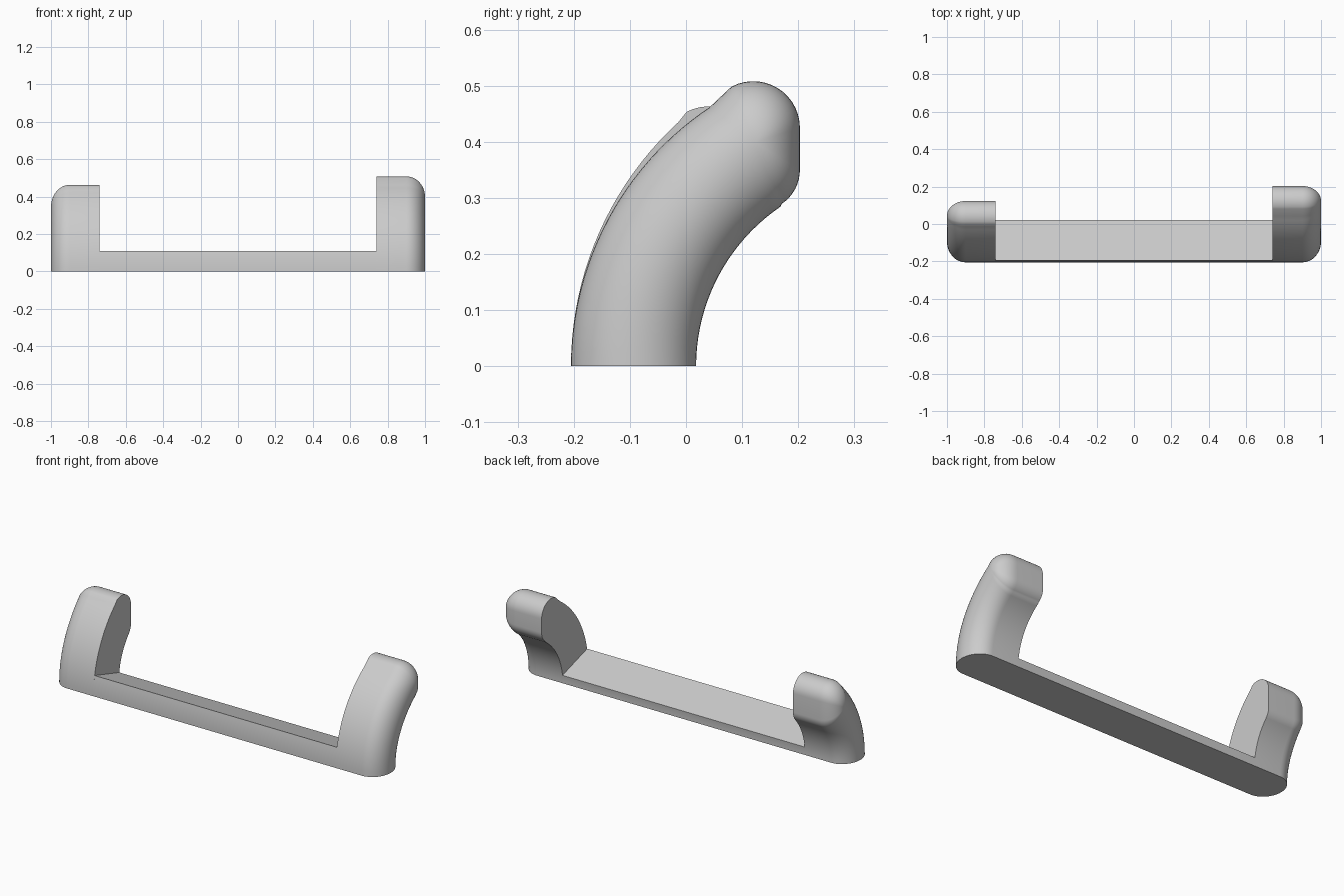
import bpy, bmesh, math

if "Cube" in bpy.data.objects:
    bpy.data.objects.remove(bpy.data.objects["Cube"])

grey = bpy.data.materials.new("plain grey")
grey.diffuse_color = (0.6, 0.6, 0.6, 1)
grey.use_nodes = True
grey.node_tree.nodes["Principled BSDF"].inputs["Base Color"].default_value = grey.diffuse_color

END_ROUND = 0.1      # depth of the rounding at the outer ends
INNER_X = 0.74       # inner face of the posts
FRONT_Y, BACK_Y = -0.205, 0.018


def arc_by_height(y0, radius, z_end, n):
    """Arc that starts vertical at (y0, 0) and leans back up to z_end."""
    a_end = math.asin(z_end / radius)
    return [(y0 + radius * (1 - math.cos(a_end * i / n)),
             radius * math.sin(a_end * i / n)) for i in range(n + 1)]


def round_arc(c, r, a0, a1, n):
    return [(c[0] + r * math.cos(math.radians(a0 + (a1 - a0) * i / n)),
             c[1] + r * math.sin(math.radians(a0 + (a1 - a0) * i / n)))
            for i in range(n + 1)]


def finish(bm, name):
    bmesh.ops.remove_doubles(bm, verts=bm.verts, dist=1e-5)
    bmesh.ops.recalc_face_normals(bm, faces=bm.faces)
    me = bpy.data.meshes.new(name)
    bm.to_mesh(me)
    bm.free()
    me.materials.append(grey)
    ob = bpy.data.objects.new(name, me)
    bpy.context.collection.objects.link(ob)
    bpy.ops.object.select_all(action='DESELECT')
    ob.select_set(True)
    bpy.context.view_layer.objects.active = ob
    bpy.ops.object.shade_smooth_by_angle(angle=math.radians(38))


def post(name, side, front_r, front_z, back_z, tip, tip_a, low, low_a):
    """Curved post: side profile with its outer end rounded in to a spine."""
    n = 20
    front = arc_by_height(FRONT_Y, front_r, front_z, n)
    back = arc_by_height(BACK_Y, 0.344, back_z, n)
    nose = round_arc(tip, 0.083, tip_a, 0, 14) + round_arc(low, 0.073, 0, low_a, 8)
    core = tuple(0.65 * t + 0.35 * l for t, l in zip(tip, low))

    # spine halfway between front and back, bending in to the nose centre
    spine = []
    for i, (f, b) in enumerate(zip(front, back)):
        k = (i / n) ** 4
        spine.append(tuple((1 - k) * (p + q) / 2 + k * c
                           for p, q, c in zip(f, b, core)))
    profile = front + nose + back[::-1]
    centres = spine + [core] * len(nose) + spine[::-1]

    bm = bmesh.new()
    rings = [[bm.verts.new((side * INNER_X, y, z)) for y, z in profile]]
    steps = 12
    for j in range(steps + 1):
        a = math.pi / 2 * j / steps
        x = side * (1 - END_ROUND + END_ROUND * math.sin(a))
        s = math.cos(a)
        rings.append([bm.verts.new((x, c[0] + (p[0] - c[0]) * s,
                                    c[1] + (p[1] - c[1]) * s))
                      for p, c in zip(profile, centres)])
    for r0, r1 in zip(rings, rings[1:]):
        for i in range(len(profile) - 1):
            bm.faces.new((r0[i], r0[i + 1], r1[i + 1], r1[i]))
    bm.faces.new(rings[0])                                   # inner face
    bm.faces.new([r[0] for r in rings] + [r[-1] for r in rings[-2::-1]])  # base
    finish(bm, name)


# Posts: the right one is taller and leans further back
post("right_post", 1, 0.555, 0.462, 0.284,
     (0.12, 0.425), 118, (0.13, 0.35), -56)
post("left_post", -1, 0.59, 0.435, 0.23,
     (0.04, 0.38), 118, (0.05, 0.277), -42)

# Bar: curved front, top sloping down to a low back edge
section = arc_by_height(FRONT_Y, 0.56, 0.11, 6) + arc_by_height(BACK_Y, 0.344, 0.045, 4)[::-1]
bm = bmesh.new()
ends = [[bm.verts.new((x, y, z)) for y, z in section] for x in (-INNER_X, INNER_X)]
for i in range(len(section)):
    j = (i + 1) % len(section)
    bm.faces.new((ends[0][i], ends[0][j], ends[1][j], ends[1][i]))
for e in ends:
    bm.faces.new(e)
finish(bm, "cross_bar")
